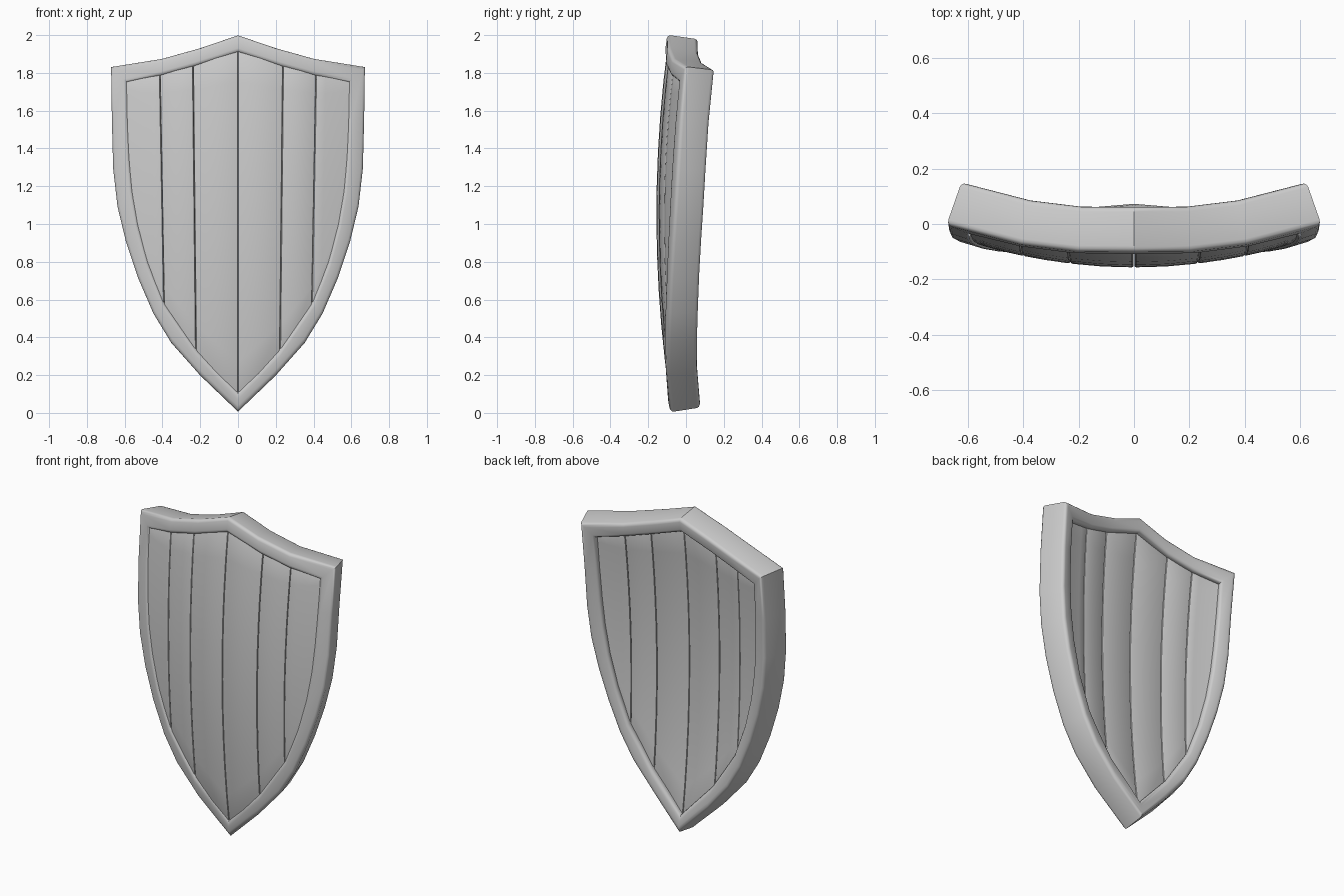
import bpy, bmesh
from mathutils import Vector

if "Cube" in bpy.data.objects:
    bpy.data.objects.remove(bpy.data.objects["Cube"])

# right half of the rim outlines (x, z), top centre to bottom tip
OUTER = [(0, 2.0), (.2, 1.932), (.405, 1.875), (.674, 1.832), (.67, 1.55), (.663, 1.29),
         (.64, 1.09), (.594, .9), (.53, .71), (.45, .525), (.355, .37), (.2, .196), (0, .005)]
INNER = [(0, 1.91), (.23, 1.835), (.41, 1.785), (.587, 1.75), (.584, 1.55), (.575, 1.35),
         (.56, 1.18), (.53, 1.0), (.477, .8), (.393, .585), (.318, .475), (.228, .345), (0, .11)]
# plank ends, tucked under the rim
TOP = [(0, 1.94), (.23, 1.865), (.41, 1.815), (.61, 1.775)]
BOTTOM = [(0, .08), (.23, .31), (.41, .555), (.5, .78), (.555, 1.0), (.585, 1.18), (.61, 1.395)]


def bowl(x, z, d):
    """Point on the doubly curved shield face, pushed back by d along its normal."""
    p = Vector((x, -.157 + .26 * x * x + .075 * (z - 1.05) ** 2, z))
    n = Vector((-.52 * x, 1, -.15 * (z - 1.05))).normalized()
    return p + n * d


def lerp(table, x):
    for (x0, z0), (x1, z1) in zip(table, table[1:]):
        if x <= x1:
            return z0 + (z1 - z0) * (x - x0) / (x1 - x0)
    return table[-1][1]


def finish(name, bm, width, segments, method):
    bmesh.ops.recalc_face_normals(bm, faces=bm.faces)
    me = bpy.data.meshes.new(name)
    bm.to_mesh(me)
    bm.free()
    ob = bpy.data.objects.new(name, me)
    bpy.context.collection.objects.link(ob)
    mod = ob.modifiers.new("Bevel", 'BEVEL')
    mod.width, mod.segments, mod.limit_method = width, segments, method
    mod.angle_limit = .7
    bpy.ops.object.select_all(action='DESELECT')
    ob.select_set(True)
    bpy.context.view_layer.objects.active = ob
    bpy.ops.object.modifier_apply(modifier=mod.name)
    bpy.ops.object.shade_smooth_by_angle(angle=.6)


def build_rim():
    bm = bmesh.new()
    loops = []
    for half, d in ((OUTER, -.01), (INNER, -.01), (INNER, .155), (OUTER, .155)):
        full = half + [(-x, z) for x, z in half[-2:0:-1]]
        loops.append([bm.verts.new(bowl(x, z, d)) for x, z in full])
    n = len(loops[0])
    for a, b in zip(loops, loops[1:] + loops[:1]):
        for i in range(n):
            j = (i + 1) % n
            bm.faces.new((a[i], a[j], b[j], b[i]))
    # round only the long edges, keep the outline corners crisp
    weight = bm.edges.layers.float.new("bevel_weight_edge")
    for loop in loops:
        for i in range(n):
            bm.edges.get((loop[i], loop[(i + 1) % n]))[weight] = 1
    finish("rim", bm, .02, 3, 'WEIGHT')


def build_plank(name, xs, side, rows=10):
    bm = bmesh.new()
    sheets = []
    for d in (0, .125):
        grid = []
        for x in xs:
            zb, zt = lerp(BOTTOM, x), lerp(TOP, x)
            col = []
            for r in range(rows + 1):
                z = zb + (zt - zb) * r / rows
                # planks fan out slightly towards the top
                col.append(bm.verts.new(bowl(side * x * (1 + .045 * (z - 1.1)), z, d)))
            grid.append(col)
        sheets.append(grid)
        for a, b in zip(grid, grid[1:]):
            for r in range(rows):
                bm.faces.new((a[r], b[r], b[r + 1], a[r + 1]))
    # close the sides between front and back sheets
    f, k = sheets
    border = [(i, 0) for i in range(len(xs))] + [(len(xs) - 1, r) for r in range(1, rows + 1)]
    border += [(i, rows) for i in range(len(xs) - 2, -1, -1)] + [(0, r) for r in range(rows - 1, 0, -1)]
    for (i, r), (j, s) in zip(border, border[1:] + border[:1]):
        bm.faces.new((f[i][r], f[j][s], k[j][s], k[i][r]))
    finish(name, bm, .007, 2, 'ANGLE')


build_rim()
g = .001
PLANKS = {"inner_plank": [g, .115, .231 - g],
          "middle_plank": [.231 + g, .32, .402 - g],
          "outer_plank": [.402 + g, .45, .5, .555, .585, .61]}
for part, xs in PLANKS.items():
    for side, label in ((-1, "left"), (1, "right")):
        build_plank(f"{part}_{label}", xs, side)
